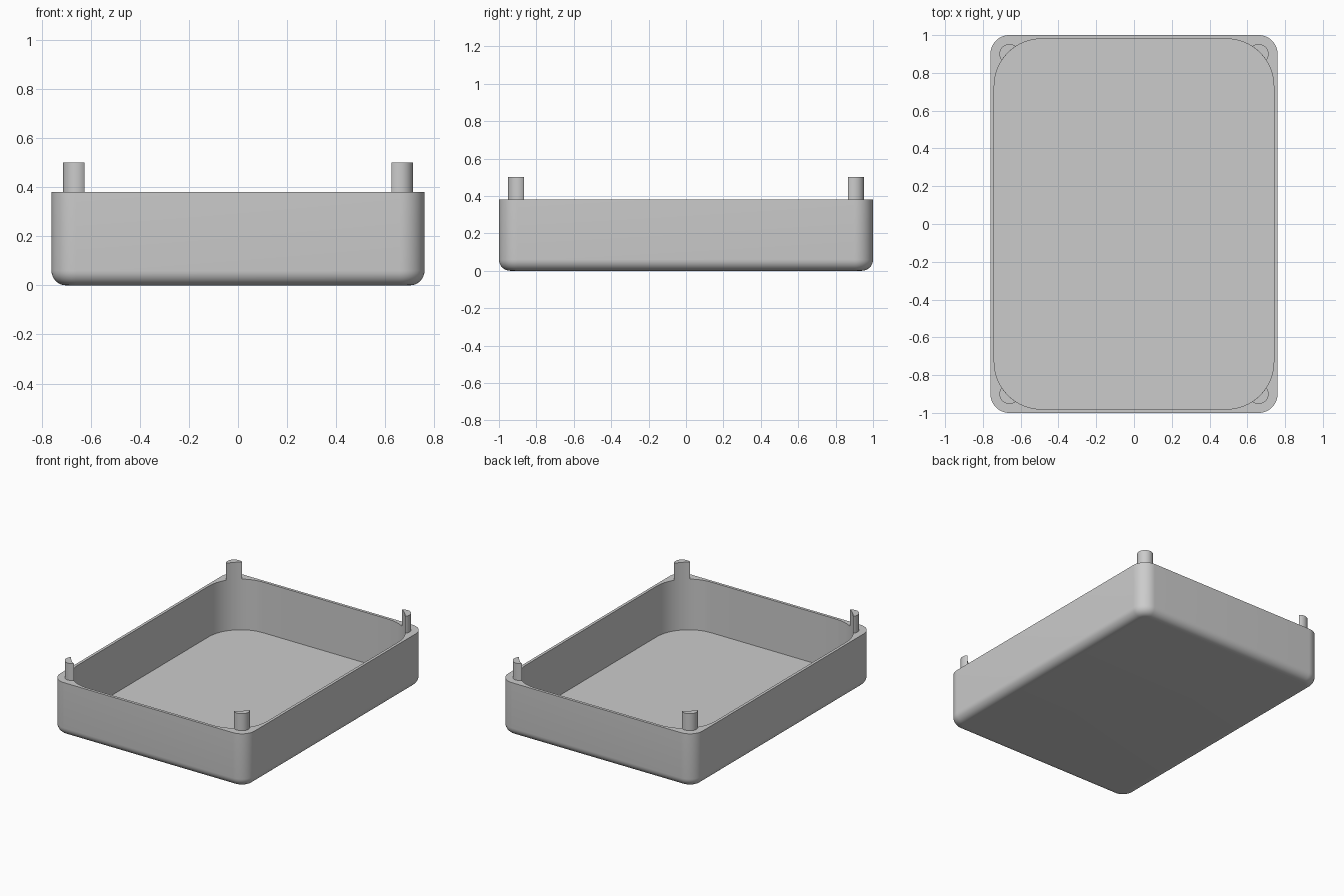
import bpy, bmesh
from math import pi, cos, sin, acos, asin, atan2, hypot

cube = bpy.data.objects.get("Cube")
if cube:
    bpy.data.objects.remove(cube, do_unlink=True)

HALF_X, HALF_Y = 0.76, 1.0      # outer half size
WALL, RIM_Z, FLOOR_Z, PEG_Z = 0.02, 0.38, 0.022, 0.5
OUTER_R, INNER_R, FILLET, PEG_R = 0.1, 0.25, 0.06, 0.0525
STEPS = 16

grey = bpy.data.materials.new("plain_grey")
grey.use_nodes = True
colour = (0.6, 0.6, 0.6, 1)
grey.diffuse_color = colour
grey.node_tree.nodes["Principled BSDF"].inputs["Base Color"].default_value = colour


def rounded_rect(inset, radius):
    """Outline points of a rounded rectangle, counter-clockwise."""
    cx, cy = HALF_X - inset - radius, HALF_Y - inset - radius
    points = []
    for corner, (sx, sy) in enumerate([(1, 1), (-1, 1), (-1, -1), (1, -1)]):
        for i in range(STEPS + 1):
            a = (corner + i / STEPS) * pi / 2
            points.append((sx * cx + radius * cos(a), sy * cy + radius * sin(a)))
    return points


def loft(name, rings):
    """Join equal rings of (points, z) into a closed, smooth-shaded solid."""
    bm = bmesh.new()
    loops = [[bm.verts.new((x, y, z)) for x, y in pts] for pts, z in rings]
    n = len(loops[0])
    for low, high in zip(loops, loops[1:]):
        for i in range(n):
            j = (i + 1) % n
            bm.faces.new((low[i], low[j], high[j], high[i]))
    bm.faces.new(loops[0][::-1])
    bm.faces.new(loops[-1])
    bmesh.ops.recalc_face_normals(bm, faces=bm.faces)
    mesh = bpy.data.meshes.new(name)
    bm.to_mesh(mesh)
    bm.free()
    mesh.materials.append(grey)
    obj = bpy.data.objects.new(name, mesh)
    bpy.context.collection.objects.link(obj)
    bpy.ops.object.select_all(action='DESELECT')
    obj.select_set(True)
    bpy.context.view_layer.objects.active = obj
    bpy.ops.object.shade_smooth_by_angle(angle=pi / 6)
    return obj


# Tray: filleted underside, straight wall, flat rim, then down to the floor
rings = []
for i in range(9):
    a = i / 8 * pi / 2
    inset = FILLET * (1 - sin(a))
    rings.append((rounded_rect(inset, OUTER_R - inset), FILLET * (1 - cos(a))))
cavity = rounded_rect(WALL, INNER_R)
rings += [(rounded_rect(0, OUTER_R), RIM_Z), (cavity, RIM_Z), (cavity, FLOOR_Z)]
loft("tray", rings)

# Corner pegs: round, with the inner side cut flush with the cavity wall
px, py = HALF_X - OUTER_R, HALF_Y - OUTER_R
cx, cy = HALF_X - WALL - INNER_R, HALF_Y - WALL - INNER_R
dist = hypot(px - cx, py - cy)
out = atan2(py - cy, px - cx)
half = acos((dist**2 + PEG_R**2 - INNER_R**2) / (2 * dist * PEG_R))
cut = asin(PEG_R * sin(half) / INNER_R)
section = []
for i in range(33):
    a = out + (pi - half) * (i / 16 - 1)
    section.append((px + PEG_R * cos(a), py + PEG_R * sin(a)))
for i in range(1, 8):
    a = out + cut * (1 - i / 4)
    section.append((cx + INNER_R * cos(a), cy + INNER_R * sin(a)))

for side, sx in (("left", 1), ("right", -1)):
    for end, sy in (("front", -1), ("back", 1)):
        outline = [(sx * x, sy * y) for x, y in section]
        loft(f"{end}_{side}_peg", [(outline, RIM_Z), (outline, PEG_Z)])
